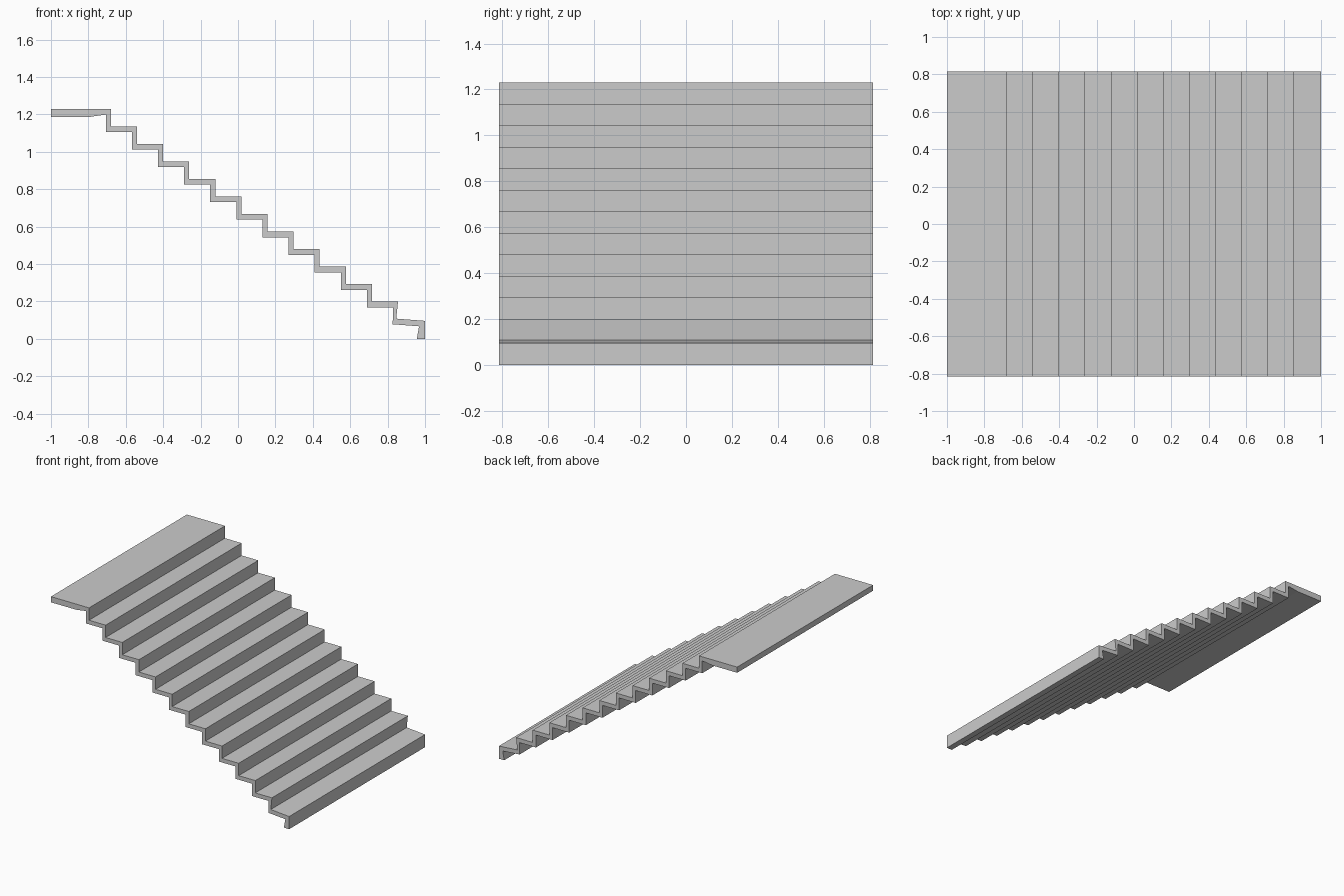
import bpy, bmesh

if "Cube" in bpy.data.objects:
    bpy.data.objects.remove(bpy.data.objects["Cube"])

HALF_WIDTH = 0.815
RUN, RISE = 0.1396, 0.0937
BACK, UNDER = 0.027, 0.031


def nosing(i):
    return -0.68 + RUN * i, 1.23 - RISE * i


# Top side of the profile: landing, then riser and tread for each step
upper = [(-1.0, 1.23), nosing(0)]
for i in range(11):
    x, z = nosing(i)
    nx, nz = nosing(i + 1)
    upper += [(x, nz), (nx, nz)]
# Slightly sloped bottom step
upper += [(0.846, 0.108), (1.0, 0.096), (1.0, 0.0)]

# Underside, offset from the top, with a thicker landing
lower = [(-1.0, 1.187), (-0.79, 1.187), (-0.68 - BACK, 1.23 - UNDER)]
for i in range(11):
    x, z = nosing(i)
    nx, nz = nosing(i + 1)
    lower += [(x - BACK, nz - UNDER), (nx - BACK, nz - UNDER)]
lower += [(0.827, 0.078), (0.968, 0.067), (0.956, 0.0)]

# Extrude the profile across the stair width
bm = bmesh.new()
verts = [bm.verts.new((x, -HALF_WIDTH, z)) for x, z in upper + lower[::-1]]
face = bm.faces.new(verts)
ext = bmesh.ops.extrude_face_region(bm, geom=[face], use_keep_orig=True)
moved = [g for g in ext["geom"] if isinstance(g, bmesh.types.BMVert)]
bmesh.ops.translate(bm, verts=moved, vec=(0, 2 * HALF_WIDTH, 0))
bmesh.ops.recalc_face_normals(bm, faces=bm.faces)

mesh = bpy.data.meshes.new("staircase")
bm.to_mesh(mesh)
bm.free()
bpy.context.collection.objects.link(bpy.data.objects.new("staircase", mesh))
